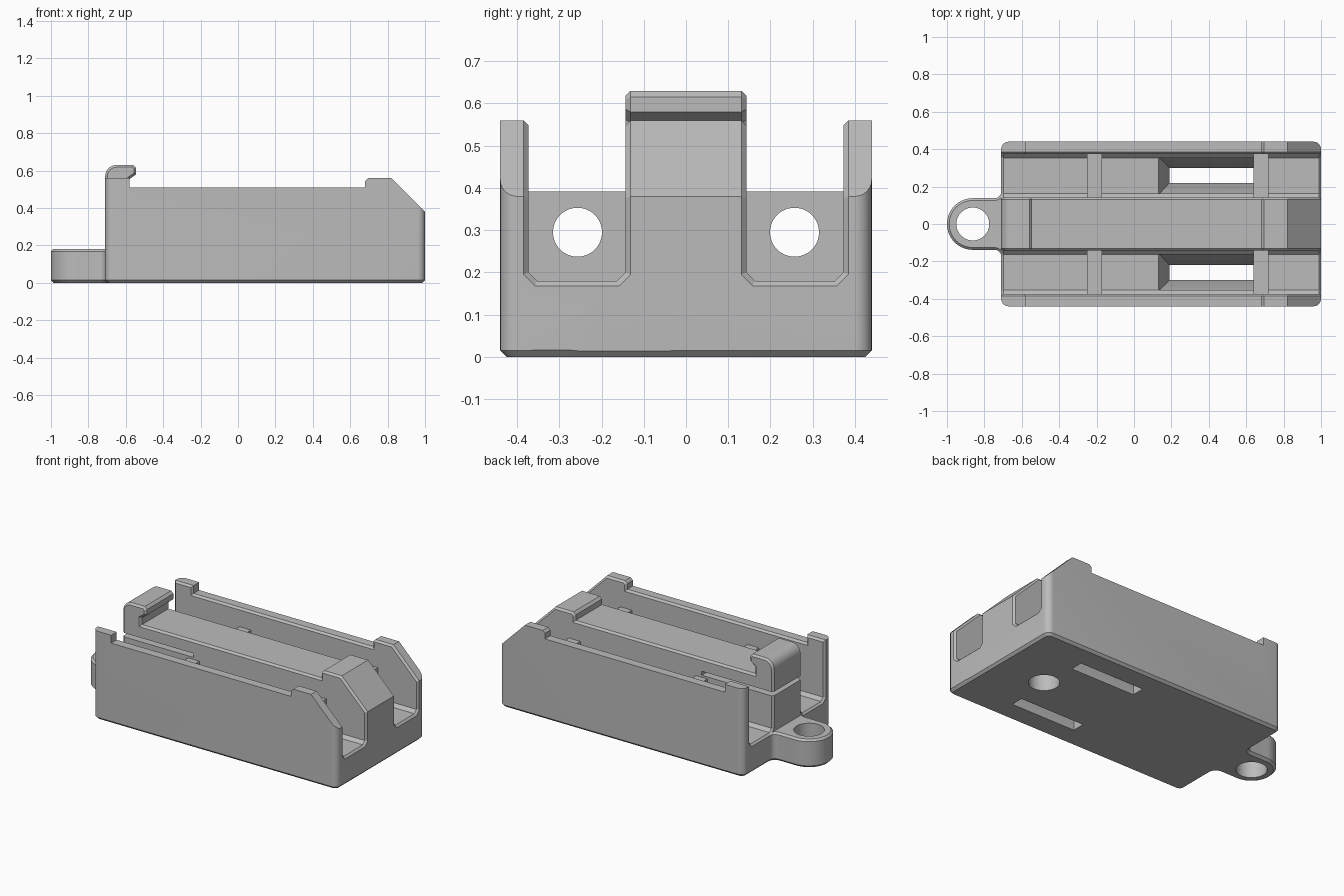
import bpy, bmesh, math
from mathutils import Vector

cube = bpy.data.objects.get("Cube")
if cube:
    bpy.data.objects.remove(cube, do_unlink=True)

GREY = (0.50, 0.50, 0.50, 1)
mat = bpy.data.materials.new("plain grey plastic")
mat.use_nodes = True
mat.diffuse_color = GREY
mat.node_tree.nodes["Principled BSDF"].inputs["Base Color"].default_value = GREY

HALF_W = 0.44                # outer half width
IN, OUT = 0.143, 0.373       # channel sides, measured from the centre line
FLOOR = 0.18
CHAMFER = 0.012


def add_object(name, bm):
    bmesh.ops.recalc_face_normals(bm, faces=bm.faces)
    mesh = bpy.data.meshes.new(name)
    bm.to_mesh(mesh)
    bm.free()
    mesh.materials.append(mat)
    ob = bpy.data.objects.new(name, mesh)
    bpy.context.collection.objects.link(ob)
    return ob


def prism(name, pts, axis, lo, hi):
    """Extrude a 2D outline along one axis."""
    place = {"x": lambda a, b, t: (t, a, b),
             "y": lambda a, b, t: (a, t, b),
             "z": lambda a, b, t: (a, b, t)}[axis]
    bm = bmesh.new()
    ends = [[bm.verts.new(place(a, b, t)) for a, b in pts] for t in (lo, hi)]
    for ring in ends:
        bm.faces.new(ring)
    for i in range(len(pts)):
        j = (i + 1) % len(pts)
        bm.faces.new((ends[0][i], ends[0][j], ends[1][j], ends[1][i]))
    return add_object(name, bm)


def arc(cx, cy, r, start, end, n=8):
    angles = [math.radians(start + (end - start) * i / n) for i in range(n + 1)]
    return [(cx + r * math.cos(a), cy + r * math.sin(a)) for a in angles]


def rect(x0, x1, y0, y1):
    return [(x0, y0), (x1, y0), (x1, y1), (x0, y1)]


def boolean(target, cutter, operation="DIFFERENCE"):
    mod = target.modifiers.new("cut", "BOOLEAN")
    mod.operation, mod.solver, mod.object = operation, "EXACT", cutter
    bpy.context.view_layer.objects.active = target
    bpy.ops.object.modifier_apply(modifier=mod.name)
    bpy.data.objects.remove(cutter, do_unlink=True)


def chamfer(ob, rule, width=CHAMFER):
    """Bevel the edges whose end points satisfy the rule."""
    bm = bmesh.new()
    bm.from_mesh(ob.data)
    edges = [e for e in bm.edges if rule(e.verts[0].co, e.verts[1].co)]
    bmesh.ops.bevel(bm, geom=edges, offset=width, segments=1,
                    affect="EDGES", profile=0.5, clamp_overlap=True)
    bm.to_mesh(ob.data)
    bm.free()


def at_height(z):
    return lambda a, b: abs(a.z - z) < 1e-4 and abs(b.z - z) < 1e-4


# Tray body: side profile trimmed to a plan with rounded corners
profile = [(-0.71, 0), (1, 0), (1, 0.38), (0.82, 0.56), (0.695, 0.56),
           (0.68, 0.545), (0.68, 0.51), (-0.58, 0.51), (-0.58, 0.56), (-0.71, 0.56)]
body = prism("tray_body", profile, "y", -0.6, 0.6)
r = 0.04
plan = (arc(1 - r, HALF_W - r, r, 0, 90) + arc(r - 0.71, HALF_W - r, r, 90, 180)
        + arc(r - 0.71, r - HALF_W, r, 180, 270) + arc(1 - r, r - HALF_W, r, 270, 360))
boolean(body, prism("plan_cutter", plan, "z", -0.2, 1), "INTERSECT")
chamfer(body, at_height(0), 0.015)

# Two channels, one each side of the centre rail
c = 0.02
section = [(IN, FLOOR + c), (IN + c, FLOOR), (OUT - c, FLOOR),
           (OUT, FLOOR + c), (OUT, 1), (IN, 1)]
for side in (1, -1):
    pts = [(side * y, z) for y, z in section]
    boolean(body, prism("channel_cutter", pts, "x", -1.5, 1.5))


def channel_rim(a, b):
    if a.y * b.y <= 0 or not all(IN - 1e-3 < abs(v.y) < OUT + 1e-3 for v in (a, b)):
        return False
    inside_corner = abs(a.x - b.x) > 0.5 and max(a.z, b.z) < 0.25
    return not inside_corner


chamfer(body, channel_rim)

# Tapered drain slots in the channel floors
for side in (1, -1):
    bm = bmesh.new()
    rings = []
    for z, x0, y0, y1 in ((-0.1, 0.19, 0.22, 0.30), (0.03, 0.19, 0.22, 0.30),
                          (FLOOR + 0.001, 0.13, 0.155, 0.361)):
        rings.append([bm.verts.new((x, side * y, z)) for x, y in rect(x0, 0.64, y0, y1)])
    bm.faces.new(rings[0])
    bm.faces.new(rings[-1])
    for low, high in zip(rings, rings[1:]):
        for i in range(4):
            j = (i + 1) % 4
            bm.faces.new((low[i], low[j], high[j], high[i]))
    boolean(body, add_object("slot_cutter", bm))

# Gap under the springy latch arm, and blind hole in the underside
boolean(body, prism("gap_cutter", rect(-0.9, -0.21, 0.405, 0.43), "y", -0.2, 0.2))
boolean(body, prism("hole_cutter", arc(0.66, 0, 0.088, 0, 352.5, 47), "z", -0.1, 0.18))

# Latch hook at the end of the arm
hook_pts = ([(-0.71, 0.50), (-0.58, 0.50), (-0.58, 0.555), (-0.545, 0.58), (-0.545, 0.615),
             (-0.56, 0.63)] + arc(-0.65, 0.57, 0.06, 90, 180))
hook = prism("latch_hook", hook_pts, "y", -IN, IN)
chamfer(hook, lambda a, b: abs(a.y - b.y) < 1e-4 and max(a.z, b.z) > 0.501)

# Cross ribs with round cable holes
ribs = []
for side, s in (("left", 1), ("right", -1)):
    for end, x0 in (("rear", -0.25), ("front", 0.64)):
        span = sorted((s * (IN - 0.01), s * (OUT + 0.01)))
        rib = prism(f"{side}_{end}_rib", rect(x0, x0 + 0.08, *span), "z", FLOOR - 0.01, 0.392)
        bore = arc(s * 0.257, 0.295, 0.058, 0, 352.5, 47)
        boolean(rib, prism("bore_cutter", bore, "x", x0 - 0.1, x0 + 0.2))
        ribs.append(rib)

# Mounting lug with an eyelet, flared where it meets the tray
f = 0.035
flare = arc(-0.71 - f, -0.138 - f, f, 0, 90, 6)
lug_pts = ([(-0.695, -0.138 - f)] + flare + arc(-0.862, 0, 0.138, 270, 90, 28)
           + [(x, -y) for x, y in reversed(flare)] + [(-0.695, 0.138 + f)])
lug = prism("mounting_lug", lug_pts, "z", 0, FLOOR)


def lug_rim(z):
    return lambda a, b: at_height(z)(a, b) and min(a.x, b.x) < -0.711


chamfer(lug, lug_rim(0), 0.015)
chamfer(lug, lug_rim(FLOOR))
boolean(lug, prism("eyelet_cutter", arc(-0.862, 0, 0.088, 0, 352.5, 47), "z", -0.1, 0.3))

# Smooth the rounded faces, keep the chamfers crisp
bpy.ops.object.select_all(action="DESELECT")
for ob in (body, hook, lug, *ribs):
    ob.select_set(True)
bpy.context.view_layer.objects.active = body
bpy.ops.object.shade_smooth_by_angle(angle=math.radians(25))
